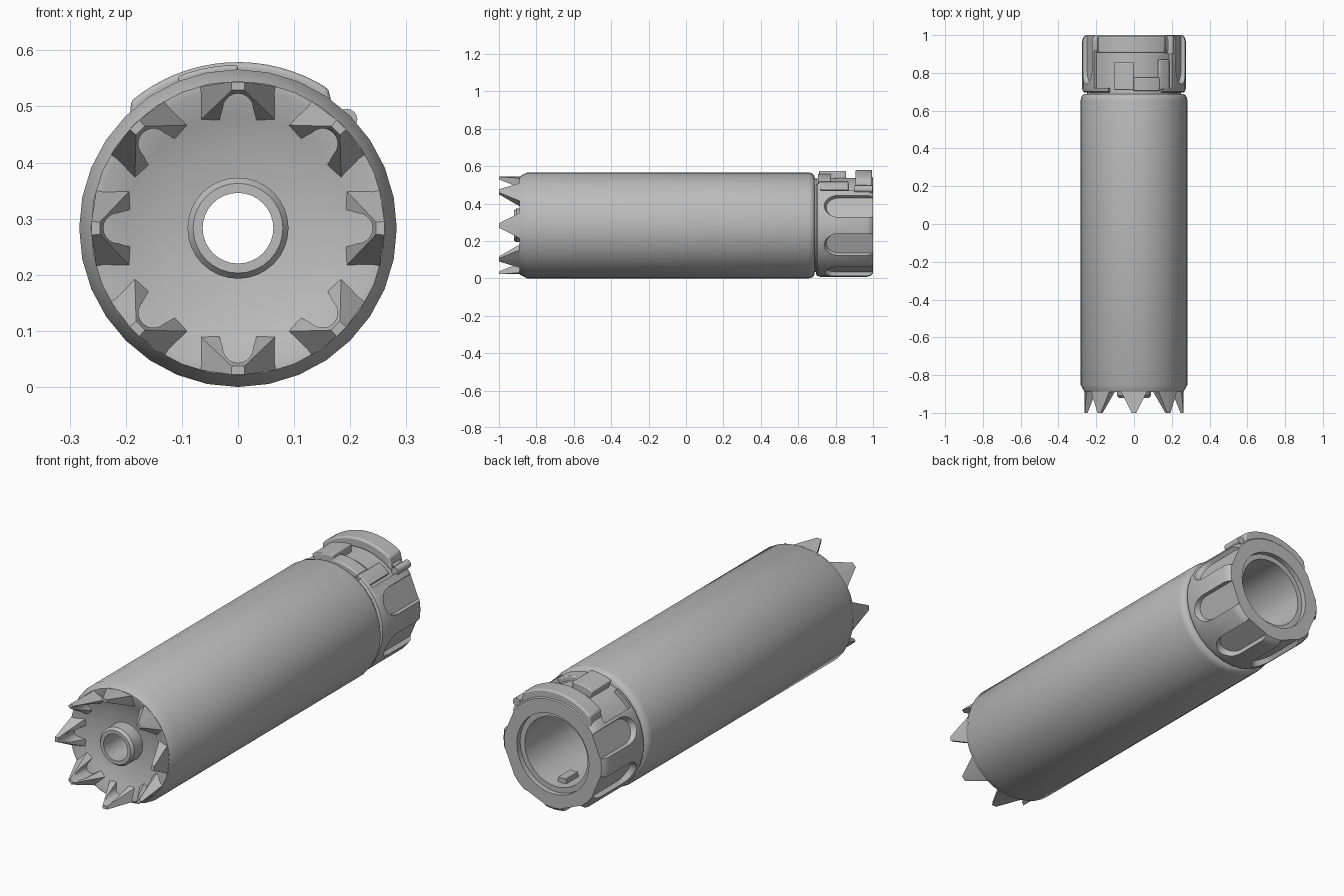
import bpy, bmesh
from math import sin, cos, pi, radians

cube = bpy.data.objects.get("Cube")
if cube:
    bpy.data.objects.remove(cube, do_unlink=True)

AXIS = 0.283   # height of the centre line
SEG = 32

metal = bpy.data.materials.new("grey metal")
metal.use_nodes = True
GREY = (0.5, 0.5, 0.5, 1)
metal.diffuse_color = GREY
for node in metal.node_tree.nodes:
    if node.type == 'BSDF_PRINCIPLED':
        node.inputs["Base Color"].default_value = GREY


def point(a, t, y, r):
    """Place a point by direction a (degrees), tangent offset, depth and radius."""
    a = radians(a)
    return (r * cos(a) - t * sin(a), y, AXIS + r * sin(a) + t * cos(a))


def finish(name, bm):
    bmesh.ops.recalc_face_normals(bm, faces=bm.faces)
    mesh = bpy.data.meshes.new(name)
    bm.to_mesh(mesh)
    bm.free()
    mesh.materials.append(metal)
    obj = bpy.data.objects.new(name, mesh)
    bpy.context.collection.objects.link(obj)
    return obj


def loft(bm, low, high):
    """Closed solid between two matching outlines."""
    a = [bm.verts.new(p) for p in low]
    b = [bm.verts.new(p) for p in high]
    n = len(a)
    for i in range(n):
        j = (i + 1) % n
        bm.faces.new((a[i], a[j], b[j], b[i]))
    bm.faces.new(a[::-1])
    bm.faces.new(b)


def lathe(name, profile):
    """Revolve a closed (depth, radius) outline about the centre line."""
    bm = bmesh.new()
    rings = [[bm.verts.new(point(360 * i / SEG, 0, y, r)) for y, r in profile]
             for i in range(SEG)]
    n = len(profile)
    for i in range(SEG):
        p, q = rings[i], rings[(i + 1) % SEG]
        for k in range(n):
            m = (k + 1) % n
            bm.faces.new((p[k], p[m], q[m], q[k]))
    return finish(name, bm)


def sector(bm, a0, a1, r0, r1, y0, y1, taper=0, steps=16):
    """Curved block between two directions; taper slopes its ends in."""
    ang = [a0 + (a1 - a0) * i / steps for i in range(steps + 1)]
    mid, half = (a0 + a1) / 2, (a1 - a0) / 2
    squeeze = 1 - taper / half

    def outline(y):
        return ([point(a, 0, y, r0) for a in ang] +
                [point(mid + (a - mid) * squeeze, 0, y, r1) for a in reversed(ang)])
    loft(bm, outline(y0), outline(y1))


def cut(obj, cutter):
    cutter.hide_render = True
    mod = obj.modifiers.new("cut", 'BOOLEAN')
    mod.operation = 'DIFFERENCE'
    mod.solver = 'EXACT'
    mod.object = cutter
    bpy.context.view_layer.objects.active = obj
    bpy.ops.object.modifier_apply(modifier=mod.name)
    bpy.data.objects.remove(cutter, do_unlink=True)


def bevel(obj, width, segments=2):
    mod = obj.modifiers.new("soft edge", 'BEVEL')
    mod.width = width
    mod.segments = segments
    mod.limit_method = 'ANGLE'


# Main tube with dished front, bore lip and rear cavity
lathe("tube_body", [
    (-0.89, 0.262), (-0.85, 0.283), (0.655, 0.283), (0.673, 0.279), (0.684, 0.27),
    (0.688, 0.26), (0.688, 0.25), (0.74, 0.25), (0.74, 0.165), (0.3, 0.165),
    (0.3, 0.063), (-0.92, 0.063), (-0.92, 0.08), (-0.907, 0.09), (-0.845, 0.09),
    (-0.852, 0.14), (-0.868, 0.2), (-0.89, 0.25)])

# Crown of eight wedge teeth
bm = bmesh.new()
for k in range(8):
    a = 45 * k

    def tooth_ring(y, wide_out, wide_in, r_out, r_in):
        return [point(a, -wide_out, y, r_out * 0.96 if wide_out > 0.05 else r_out),
                point(a, 0, y, r_out),
                point(a, wide_out, y, r_out * 0.96 if wide_out > 0.05 else r_out),
                point(a, wide_in, y, r_in), point(a, -wide_in, y, r_in)]
    loft(bm, tooth_ring(-0.86, 0.082, 0.07, 0.261, 0.19),
         tooth_ring(-1, 0.012, 0.011, 0.261, 0.246))
teeth = finish("crown_teeth", bm)

# Rounded scoop on the inside of each tooth
bm = bmesh.new()
for k in range(8):
    arc = [(0.027 * cos(pi * i / 10), 0.213 + 0.027 * sin(pi * i / 10)) for i in range(11)]
    outline = [(0.04, 0.17)] + arc + [(-0.04, 0.17)]
    loft(bm, [point(45 * k, t, -1.1, r) for t, r in outline],
         [point(45 * k, t, -0.8, r) for t, r in outline])
cut(teeth, finish("scoop_cutter", bm))

# Rear collar
collar = lathe("rear_collar", [
    (0.695, 0.165), (0.695, 0.26), (0.702, 0.27), (0.717, 0.275), (0.965, 0.275),
    (0.985, 0.27), (1, 0.256), (1, 0.19), (0.975, 0.19), (0.975, 0.165)])

# Raised pad over the top rear of the collar
bm = bmesh.new()
sector(bm, 45, 142, 0.25, 0.296, 0.905, 0.995, taper=12)
pad = finish("collar_top_pad", bm)
bevel(pad, 0.014, 3)

# Grip flutes, round at the front and open at the back
bm = bmesh.new()
for a in (22.5, -22.5, -67.5, -112.5, -157.5, 157.5):
    def slot(r, half):
        arc = [(half * cos(pi * i / 10), 0.815 - 0.07 * half / 0.06 * sin(pi * i / 10))
               for i in range(11)]
        return [point(a, t, y, r) for t, y in [(half, 1.1)] + arc + [(-half, 1.1)]]
    loft(bm, slot(0.247, 0.056), slot(0.31, 0.078))
cut(collar, finish("flute_cutter", bm))

# Window in the top of the collar
bm = bmesh.new()
sector(bm, 43, 141, 0.254, 0.35, 0.72, 0.915)
cut(collar, finish("window_cutter", bm))
bm = bmesh.new()
sector(bm, 56, 120, 0.252, 0.35, 0.6, 0.8)
cut(collar, finish("window_mouth_cutter", bm))

# Latch: raised button, side plate and stop
for name, a0, a1, r, y0, y1 in (
        ("latch_button", 90, 112, 0.291, 0.71, 0.855),
        ("latch_plate", 60, 91, 0.274, 0.705, 0.775),
        ("latch_stop", 46, 60, 0.272, 0.71, 0.87)):
    bm = bmesh.new()
    sector(bm, a0, a1, 0.24, r, y0, y1, steps=6)
    bevel(finish(name, bm), 0.005)

# Pin at the rear corner of the collar
bm = bmesh.new()
circle = [(0.019 * cos(pi * i / 8), 0.274 + 0.019 * sin(pi * i / 8)) for i in range(16)]
loft(bm, [point(45, t, 0.9, r) for t, r in circle],
     [point(45, t, 0.997, r) for t, r in circle])
finish("collar_pin", bm)

# Locking lug inside the rear opening
bm = bmesh.new()
sector(bm, -98, -82, 0.142, 0.17, 0.84, 0.93, steps=4)
finish("inner_lug", bm)

# Smooth round surfaces, keep edges sharp
bpy.ops.object.select_all(action='DESELECT')
for obj in bpy.context.collection.objects:
    if obj.type == 'MESH' and obj.data.materials and obj.data.materials[0] == metal:
        obj.select_set(True)
        bpy.context.view_layer.objects.active = obj
bpy.ops.object.shade_smooth_by_angle(angle=radians(30))
